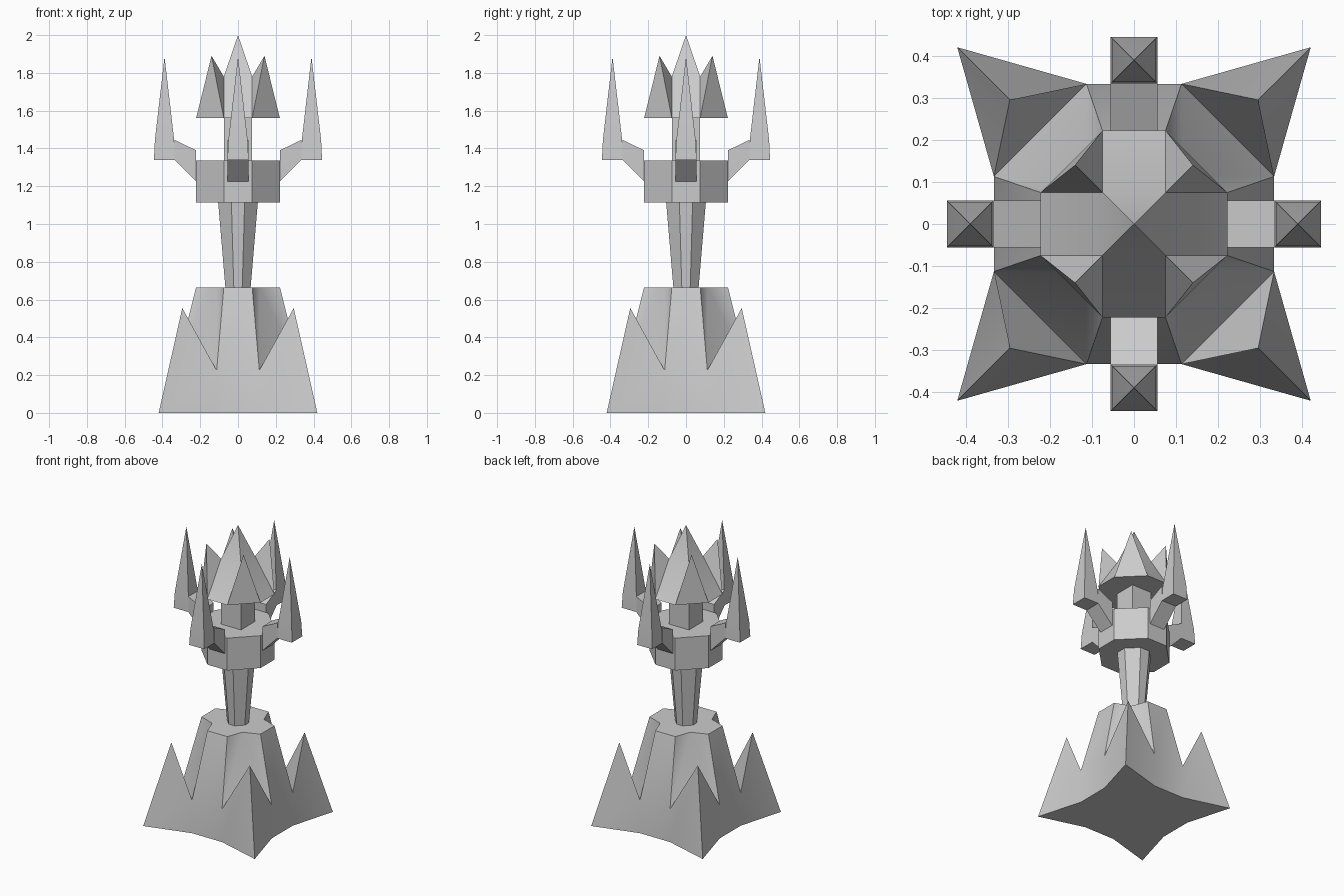
import bpy, bmesh, math
from mathutils import Matrix, Vector

cube = bpy.data.objects.get("Cube")
if cube:
    bpy.data.objects.remove(cube)

stone = bpy.data.materials.new("grey stone")
stone.use_nodes = True
grey = (0.6, 0.6, 0.6, 1)
stone.diffuse_color = grey
stone.node_tree.nodes["Principled BSDF"].inputs["Base Color"].default_value = grey


def four_fold(name, points, faces, caps=()):
    """Repeat one quarter four times around z. A '+' after a point name takes
    that point from the next quarter; caps are polygons closing the whole ring."""
    bm = bmesh.new()
    quarters = []
    for q in range(4):
        turn = Matrix.Rotation(q * math.pi / 2, 4, 'Z')
        quarters.append({k: bm.verts.new(turn @ Vector(p)) for k, p in points.items()})
    for q in range(4):
        for face in faces:
            bm.faces.new([quarters[(q + t.endswith("+")) % 4][t.rstrip("+")]
                          for t in face.split()])
    for cap in caps:
        bm.faces.new([quarter[t] for quarter in quarters for t in cap.split()])
    bmesh.ops.remove_doubles(bm, verts=bm.verts, dist=0.0001)
    bmesh.ops.recalc_face_normals(bm, faces=bm.faces)
    mesh = bpy.data.meshes.new(name)
    bm.to_mesh(mesh)
    bm.free()
    mesh.materials.append(stone)
    obj = bpy.data.objects.new(name, mesh)
    bpy.context.collection.objects.link(obj)
    bpy.ops.object.select_all(action='DESELECT')
    obj.select_set(True)
    bpy.context.view_layer.objects.active = obj
    bpy.ops.object.shade_smooth_by_angle(angle=math.radians(30))
    return obj


def octagon_drum(name, r0, z0, r1, z1):
    """Eight-sided drum with wide chamfers."""
    points = {"a": (r0, r0 / 3, z0), "b": (r0 / 3, r0, z0),
              "c": (r1, r1 / 3, z1), "d": (r1 / 3, r1, z1)}
    four_fold(name, points, ["a b d c", "b a+ c+ d"], ["a b", "c d"])


# Flared base with four corner spikes and notched top
four_fold("base", {
    "right": (0.333, 0.113, 0), "corner": (0.42, 0.42, 0), "left": (0.113, 0.333, 0),
    "valley_r": (0.333, 0.113, 0.225), "valley_l": (0.113, 0.333, 0.225),
    "tip": (0.295, 0.295, 0.555), "notch": (0.115, 0.115, 0.665),
    "top_r": (0.222, 0.075, 0.665), "top_l": (0.075, 0.222, 0.665),
}, [
    "right corner tip valley_r", "corner left valley_l tip",
    "valley_r tip valley_l",
    "valley_r notch top_r", "valley_l top_l notch", "valley_r valley_l notch",
    "left right+ valley_r+ valley_l", "valley_l valley_r+ top_r+ top_l",
], ["right corner left", "top_r notch top_l"])

# Tapered stem and collar
octagon_drum("stem", 0.067, 0.665, 0.105, 1.115)
octagon_drum("collar", 0.222, 1.115, 0.222, 1.335)

# Square post carrying the head
four_fold("post", {"low": (0.075, 0.075, 1.335), "high": (0.075, 0.075, 1.56)},
          ["low low+ high+ high"], ["low", "high"])

# Crown-like head: centre pyramid with four flared points
four_fold("head", {
    "rim_r": (0.222, 0.075, 1.56), "rim_l": (0.075, 0.222, 1.56),
    "point": (0.14, 0.14, 1.89), "shoulder": (0.075, 0.075, 1.78), "apex": (0, 0, 2),
}, [
    "rim_r rim_l point", "rim_l shoulder point", "rim_r point shoulder",
    "rim_l rim_r+ shoulder+ shoulder", "shoulder shoulder+ apex",
], ["rim_r rim_l"])

# Angled brackets joining the prongs to the collar
w = 0.056
profile = {"a": (0.222, 1.225), "b": (0.335, 1.34), "c": (0.335, 1.445), "d": (0.222, 1.39)}
sides = {k + s: (r, y, z) for s, y in (("1", -w), ("2", w)) for k, (r, z) in profile.items()}
four_fold("prong_brackets", sides,
          ["a1 b1 c1 d1", "a2 d2 c2 b2"]
          + [f"{i}1 {i}2 {j}2 {j}1" for i, j in ("ab", "bc", "cd", "da")])

# Four upright pointed prongs
prong = {"tip": (0.389, 0, 1.885)}
for level, half, z in (("low", w, 1.34), ("mid", 0.051, 1.445)):
    for i, (sx, sy) in enumerate(((-1, -1), (1, -1), (1, 1), (-1, 1))):
        prong[f"{level}{i}"] = (0.389 + sx * half, sy * half, z)
prong_faces = ["low0 low3 low2 low1"]
for i in range(4):
    j = (i + 1) % 4
    prong_faces += [f"low{i} low{j} mid{j} mid{i}", f"mid{i} mid{j} tip"]
four_fold("prongs", prong, prong_faces)
